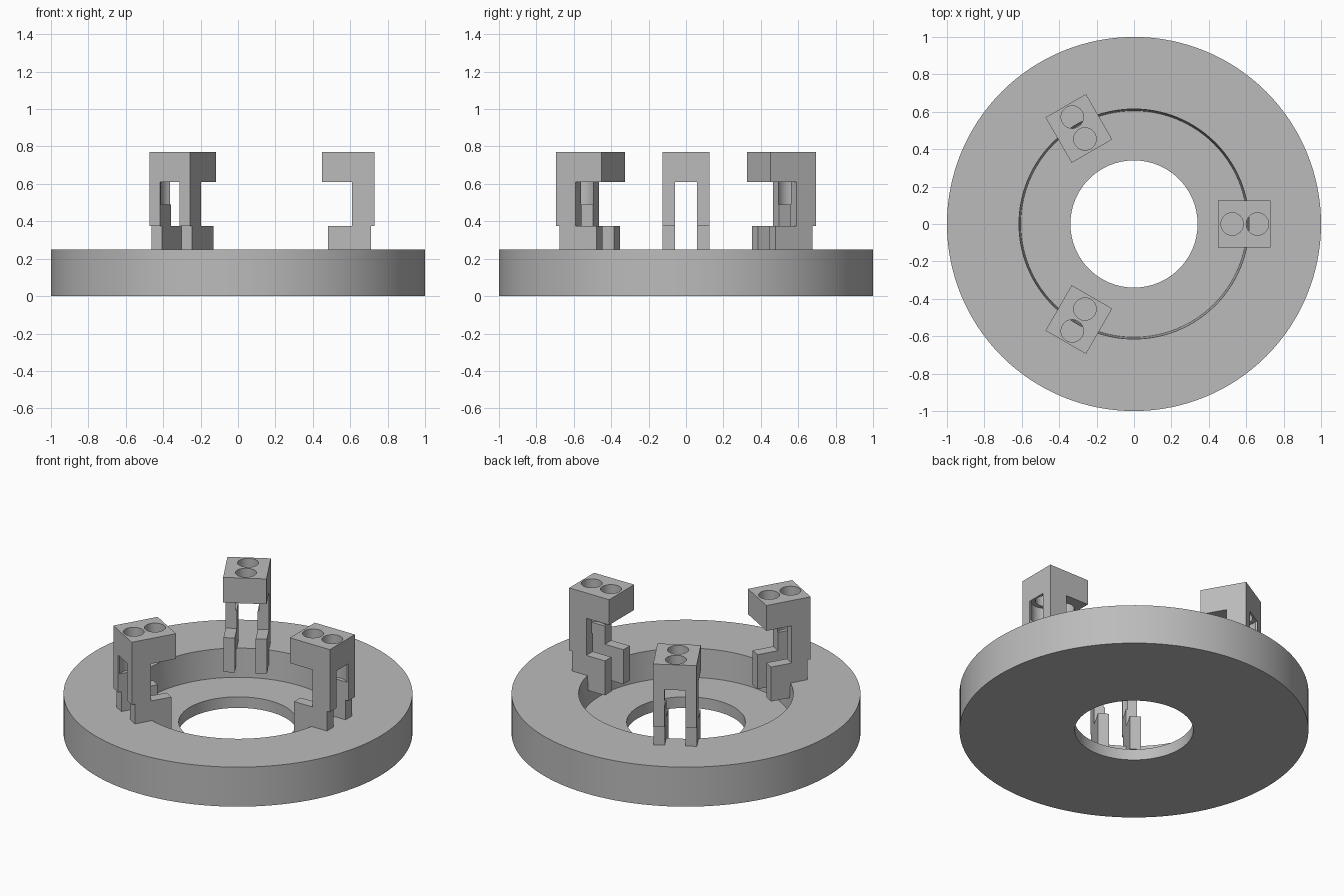
import bpy
import bmesh
from math import cos, sin, pi, radians
from mathutils import Matrix

cube = bpy.data.objects.get("Cube")
if cube:
    bpy.data.objects.remove(cube)

grey = bpy.data.materials.new("mid_grey")
grey.use_nodes = True
colour = (0.5, 0.5, 0.5, 1)
grey.diffuse_color = colour
grey.node_tree.nodes["Principled BSDF"].inputs["Base Color"].default_value = colour


def add_object(name, bm):
    bmesh.ops.recalc_face_normals(bm, faces=bm.faces)
    mesh = bpy.data.meshes.new(name)
    bm.to_mesh(mesh)
    bm.free()
    mesh.materials.append(grey)
    obj = bpy.data.objects.new(name, mesh)
    bpy.context.collection.objects.link(obj)
    return obj


def smooth(obj):
    bpy.ops.object.select_all(action='DESELECT')
    obj.select_set(True)
    bpy.context.view_layer.objects.active = obj
    bpy.ops.object.shade_smooth_by_angle(angle=radians(30))


def lathe(name, profile, steps=128):
    """Spin a closed (radius, z) profile around the z axis."""
    bm = bmesh.new()
    rings = [[bm.verts.new((r * cos(2 * pi * i / steps), r * sin(2 * pi * i / steps), z))
              for r, z in profile] for i in range(steps)]
    n = len(profile)
    for i in range(steps):
        a, b = rings[i], rings[(i + 1) % steps]
        for j in range(n):
            k = (j + 1) % n
            bm.faces.new((a[j], b[j], b[k], a[k]))
    return add_object(name, bm)


def extrude_profile(name, profile, half_width):
    """Extrude an (x, z) outline symmetrically along y."""
    bm = bmesh.new()
    face = bm.faces.new([bm.verts.new((x, -half_width, z)) for x, z in profile])
    new = bmesh.ops.extrude_face_region(bm, geom=[face])["geom"]
    moved = [v for v in new if isinstance(v, bmesh.types.BMVert)]
    bmesh.ops.translate(bm, verts=moved, vec=(0, 2 * half_width, 0))
    return add_object(name, bm)


def cylinder(name, x, radius, bottom, top):
    bm = bmesh.new()
    bmesh.ops.create_cone(bm, cap_ends=True, segments=48, radius1=radius, radius2=radius,
                          depth=top - bottom,
                          matrix=Matrix.Translation((x, 0, (bottom + top) / 2)))
    return add_object(name, bm)


def cut(target, cutter):
    cutter.hide_render = True
    mod = target.modifiers.new("cut", 'BOOLEAN')
    mod.object = cutter
    mod.operation = 'DIFFERENCE'
    mod.solver = 'EXACT'
    bpy.context.view_layer.objects.active = target
    bpy.ops.object.modifier_apply(modifier=mod.name)
    bpy.data.objects.remove(cutter)


# Base ring with a slightly tapered recess and a through hole
base = lathe("base_ring", [(0.34, 0), (1, 0), (1, 0.25), (0.615, 0.25),
                           (0.605, 0.07), (0.34, 0.07)])
smooth(base)

# Clamp bracket: head, column, foot and a hook hanging in the recess
bracket = extrude_profile("bracket_1", [
    (0.45, 0.77), (0.73, 0.77), (0.73, 0.375), (0.71, 0.375), (0.71, 0.25),
    (0.603, 0.25), (0.603, 0.157), (0.48, 0.157), (0.48, 0.375),
    (0.61, 0.375), (0.61, 0.61), (0.45, 0.61)], 0.125)

# Slot between the legs, nut pocket and the two bolt holes
cut(bracket, extrude_profile("slot_cutter", [(0.4, 0.1), (0.8, 0.1), (0.8, 0.61), (0.4, 0.61)], 0.06))
cut(bracket, cylinder("pocket_cutter", 0.66, 0.085, 0.49, 0.61))
for x in (0.525, 0.66):
    cut(bracket, cylinder("bolt_hole_cutter", x, 0.06, 0.55, 0.85))
smooth(bracket)

# Repeat the bracket around the ring
for i in (1, 2):
    other = bracket.copy()
    other.name = f"bracket_{i + 1}"
    other.rotation_euler.z = i * radians(120)
    bpy.context.collection.objects.link(other)
